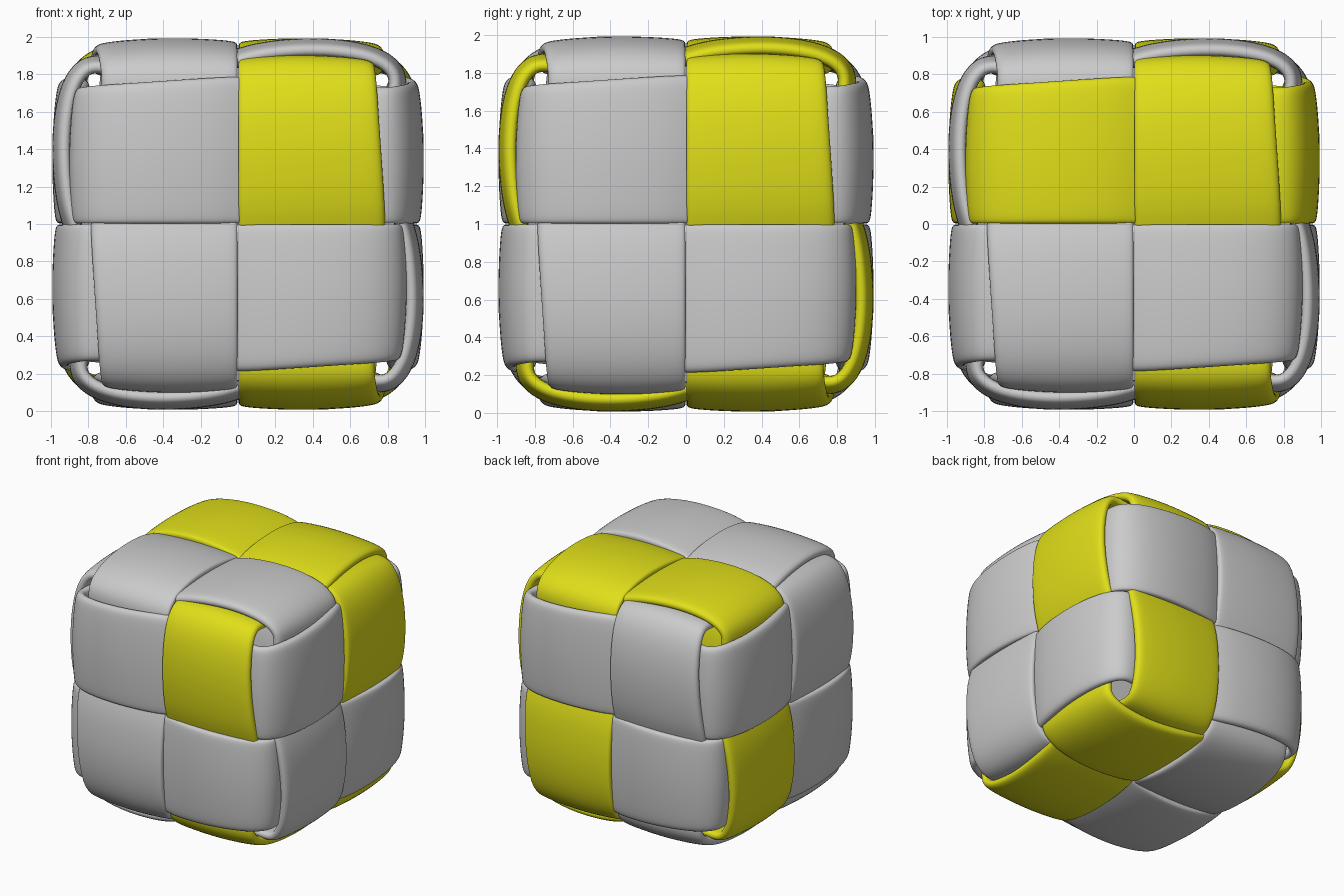
import bpy, bmesh
from mathutils import Vector

if "Cube" in bpy.data.objects:
    bpy.data.objects.remove(bpy.data.objects["Cube"])

# One face of a band's loop: (along face, height above cube centre, band width).
# First half dips under the crossing band, second half rides over, then turns the corner.
PATH = [(-0.66, 0.885, 0.735), (-0.45, 0.878, 0.75), (-0.25, 0.875, 0.77),
        (-0.10, 0.895, 0.785), (0.0, 0.93, 0.79), (0.12, 0.965, 0.785),
        (0.36, 0.988, 0.77), (0.58, 0.977, 0.755), (0.76, 0.935, 0.745),
        (0.865, 0.86, 0.735), (0.898, 0.77, 0.73)]

# Cushioned cross-section: (fraction of band width, offset from the path)
SECTION = [(0.0, -0.05), (0.003, -0.018), (0.03, -0.004), (0.22, 0.007),
           (0.48, 0.013), (0.75, 0.003), (0.91, -0.010), (0.975, -0.022),
           (1.0, -0.045), (0.995, -0.075), (0.95, -0.095), (0.5, -0.08), (0.02, -0.085)]

X, Y, Z = Vector((1, 0, 0)), Vector((0, 1, 0)), Vector((0, 0, 1))
CENTRE = Vector((0, 0, 1))

yellow = bpy.data.materials.new("yellow")
yellow.diffuse_color = (0.75, 0.74, 0.01, 1)
yellow.use_nodes = True
yellow.node_tree.nodes["Principled BSDF"].inputs["Base Color"].default_value = yellow.diffuse_color


def woven_band(name, side, normal, along, mat=None):
    # Sweep the section around the cube, four faces per loop
    loop = []
    n, v = normal.copy(), along.copy()
    for _ in range(4):
        loop += [(v * a + n * h, w) for a, h, w in PATH]
        n, v = v, -n
    bm = bmesh.new()
    rings = []
    count = len(loop)
    for i, (p, w) in enumerate(loop):
        tangent = (loop[(i + 1) % count][0] - loop[i - 1][0]).normalized()
        out = tangent.cross(side).normalized()
        if out.dot(p) < 0:
            out = -out
        rings.append([bm.verts.new(CENTRE + p + side * (w * u) + out * d)
                      for u, d in SECTION])
    m = len(SECTION)
    for i in range(count):
        a, b = rings[i], rings[(i + 1) % count]
        for j in range(m):
            k = (j + 1) % m
            bm.faces.new((a[j], a[k], b[k], b[j])).smooth = True
    bmesh.ops.recalc_face_normals(bm, faces=bm.faces)
    mesh = bpy.data.meshes.new(name)
    bm.to_mesh(mesh)
    bm.free()
    ob = bpy.data.objects.new(name, mesh)
    bpy.context.collection.objects.link(ob)
    sub = ob.modifiers.new("smooth", 'SUBSURF')
    sub.levels = sub.render_levels = 2
    if mat:
        mesh.materials.append(mat)


# Six interlaced bands, two around each axis
woven_band("right_band", X, -Y, Z, yellow)
woven_band("left_band", -X, -Y, -Z)
woven_band("back_band", Y, X, Z, yellow)
woven_band("front_band", -Y, X, -Z)
woven_band("upper_band", Z, -Y, -X)
woven_band("lower_band", -Z, -Y, X)
